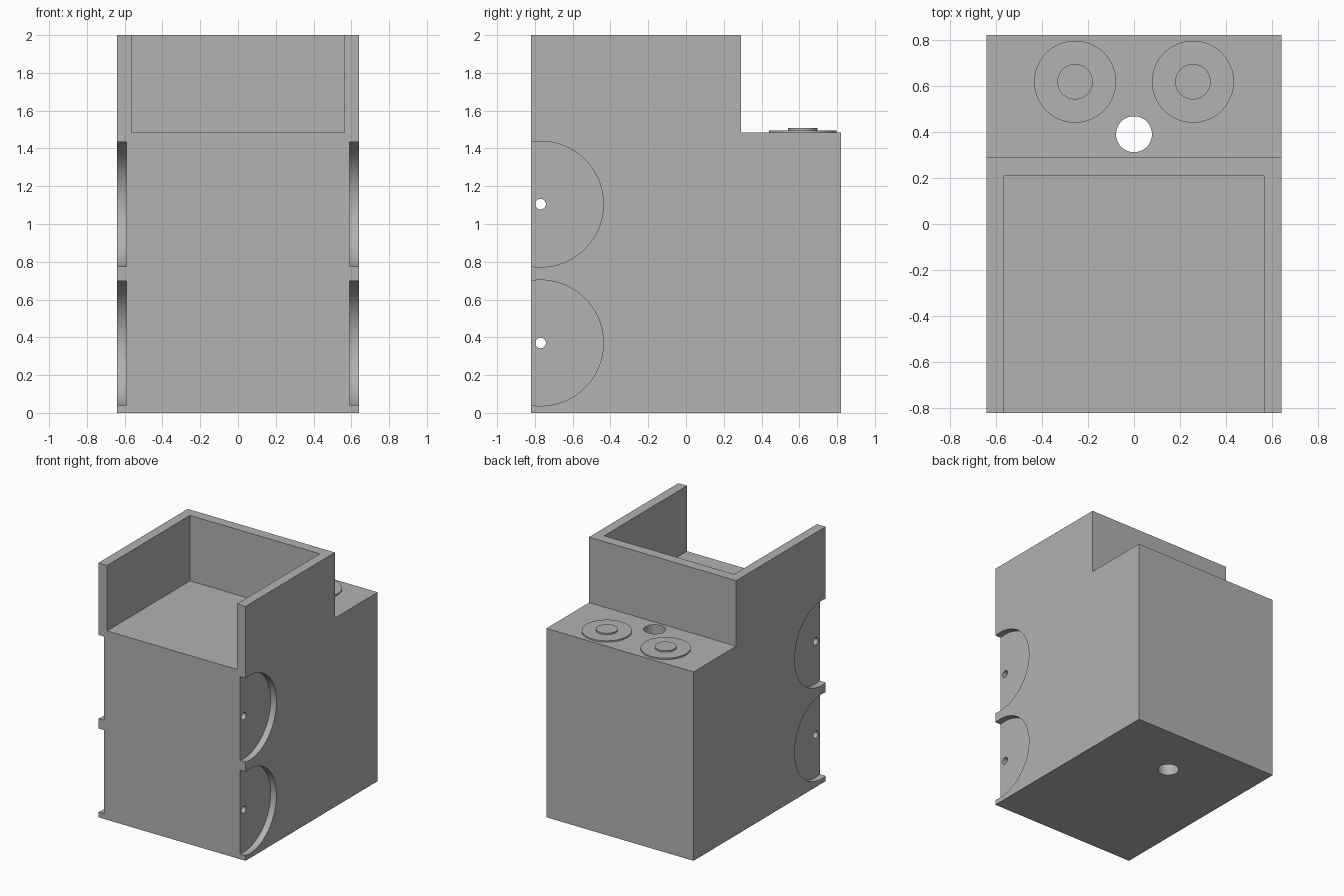
import bpy
import bmesh
from math import pi, radians
from mathutils import Matrix

cube = bpy.data.objects.get("Cube")
if cube:
    bpy.data.objects.remove(cube, do_unlink=True)

# Overall proportions
W, D, H = 0.64, 0.82, 2.0       # half width, half depth, height
STEP_Y, STEP_Z = 0.29, 1.485    # rear ledge
WHEEL_Y, WHEEL_R, RECESS = -0.77, 0.333, 0.05

grey = bpy.data.materials.new("plain grey")
grey.use_nodes = True
grey.diffuse_color = (0.445, 0.445, 0.445, 1)
grey.node_tree.nodes["Principled BSDF"].inputs["Base Color"].default_value = grey.diffuse_color


def finish(name, bm):
    bmesh.ops.recalc_face_normals(bm, faces=bm.faces)
    mesh = bpy.data.meshes.new(name)
    bm.to_mesh(mesh)
    bm.free()
    obj = bpy.data.objects.new(name, mesh)
    bpy.context.collection.objects.link(obj)
    mesh.materials.append(grey)
    return obj


def cylinder(name, centre, radius, depth, axis="z", sides=96):
    bm = bmesh.new()
    turn = Matrix.Rotation(pi / 2, 4, "Y") if axis == "x" else Matrix()
    bmesh.ops.create_cone(bm, cap_ends=True, segments=sides, radius1=radius,
                          radius2=radius, depth=depth,
                          matrix=Matrix.Translation(centre) @ turn)
    return finish(name, bm)


def extrude_x(name, profile, half):
    """Side profile of (y, z) points, extruded across the width."""
    bm = bmesh.new()
    face = bm.faces.new([bm.verts.new((-half, y, z)) for y, z in profile])
    out = bmesh.ops.extrude_face_region(bm, geom=[face])["geom"]
    moved = [v for v in out if isinstance(v, bmesh.types.BMVert)]
    bmesh.ops.translate(bm, verts=moved, vec=(2 * half, 0, 0))
    return finish(name, bm)


def smooth(obj):
    bpy.ops.object.select_all(action="DESELECT")
    obj.select_set(True)
    bpy.context.view_layer.objects.active = obj
    bpy.ops.object.shade_smooth_by_angle(angle=radians(30))


# Stepped body
body = extrude_x("body", [(-D, 0), (D, 0), (D, STEP_Z), (STEP_Y, STEP_Z),
                          (STEP_Y, H), (-D, H)], W)

# Open-fronted tray, vertical hole, side recesses and axle holes
cutters = [
    extrude_x("tray_cutter", [(-D - 0.1, STEP_Z), (0.21, STEP_Z),
                              (0.21, H + 0.1), (-D - 0.1, H + 0.1)], 0.565),
    cylinder("cable_hole_cutter", (0, 0.39, 1), 0.078, 3, sides=64),
]
for level, z in (("lower", 0.37), ("upper", 1.105)):
    for side, s in (("right", -1), ("left", 1)):
        cutters.append(cylinder(f"{level}_{side}_recess_cutter",
                                (s * W, WHEEL_Y, z), WHEEL_R, 2 * RECESS, "x"))
    cutters.append(cylinder(f"{level}_axle_cutter", (0, WHEEL_Y, z), 0.028, 2, "x", 32))

bpy.context.view_layer.objects.active = body
for cutter in cutters:
    cutter.hide_render = True
    mod = body.modifiers.new(cutter.name, "BOOLEAN")
    mod.operation = "DIFFERENCE"
    mod.solver = "EXACT"
    mod.object = cutter
    bpy.ops.object.modifier_apply(modifier=mod.name)
for cutter in cutters:
    bpy.data.objects.remove(cutter, do_unlink=True)
smooth(body)

# Twin round buttons on the rear ledge
for side, s in (("right", -1), ("left", 1)):
    for part, radius, top in (("disc", 0.178, 0.011), ("hub", 0.077, 0.023)):
        low = -0.01 if part == "disc" else 0.005
        smooth(cylinder(f"{side}_{part}", (s * 0.256, 0.618, STEP_Z + (low + top) / 2),
                        radius, top - low))
